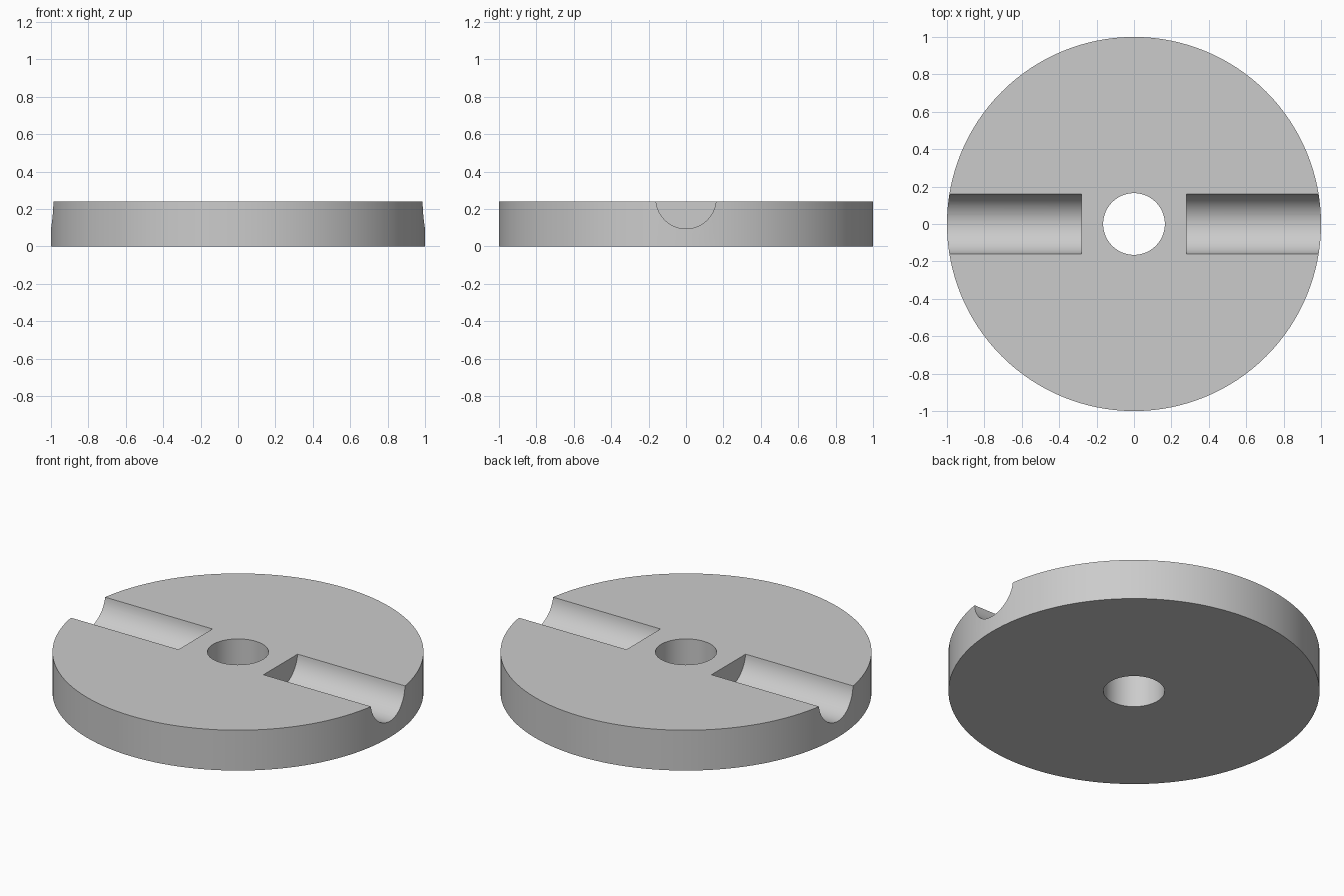
import bpy
from math import pi, radians

if "Cube" in bpy.data.objects:
    bpy.data.objects.remove(bpy.data.objects["Cube"])

HEIGHT = 0.24
HOLE_RADIUS = 0.165
GROOVE_RADIUS = 0.161
GROOVE_CENTRE = 0.256
GROOVE_START = 0.28
GROOVE_LENGTH = 1.0

grey = bpy.data.materials.new("light_grey")
grey.use_nodes = True
colour = (0.6, 0.6, 0.6, 1)
grey.diffuse_color = colour
grey.node_tree.nodes["Principled BSDF"].inputs["Base Color"].default_value = colour


def cylinder(name, radius, depth, location, sides, rotation=(0, 0, 0)):
    bpy.ops.mesh.primitive_cylinder_add(
        vertices=sides, radius=radius, depth=depth, location=location, rotation=rotation)
    obj = bpy.context.object
    obj.name = name
    obj.data.materials.append(grey)
    return obj


def cut(target, cutter):
    mod = target.modifiers.new(cutter.name, "BOOLEAN")
    mod.operation = "DIFFERENCE"
    mod.solver = "EXACT"
    mod.object = cutter
    bpy.context.view_layer.objects.active = target
    bpy.ops.object.modifier_apply(modifier=mod.name)
    bpy.data.objects.remove(cutter)


# Round plate
disc = cylinder("disc", 1, HEIGHT, (0, 0, HEIGHT / 2), 128)

# Centre bore
cut(disc, cylinder("bore_cutter", HOLE_RADIUS, 1, (0, 0, HEIGHT / 2), 64))

# Half-round grooves running out through the rim on both sides
for side in (-1, 1):
    x = side * (GROOVE_START + GROOVE_LENGTH / 2)
    cut(disc, cylinder("groove_cutter", GROOVE_RADIUS, GROOVE_LENGTH,
                       (x, 0, GROOVE_CENTRE), 64, (0, pi / 2, 0)))

# Smooth curved walls with crisp edges
bpy.ops.object.select_all(action="DESELECT")
disc.select_set(True)
bpy.context.view_layer.objects.active = disc
bpy.ops.object.shade_smooth_by_angle(angle=radians(30))
